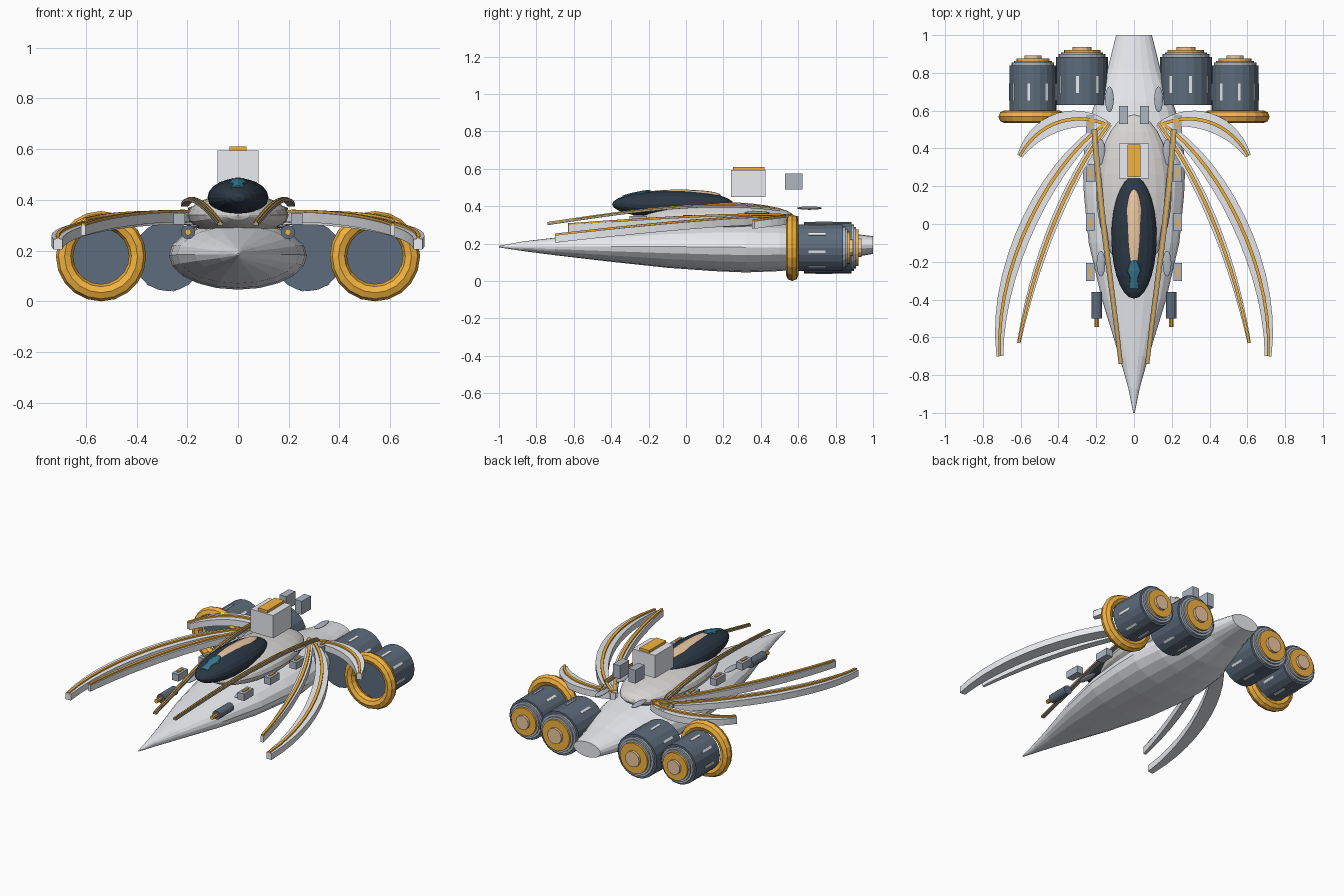
import bpy, bmesh, math
from mathutils import Vector, Matrix

if "Cube" in bpy.data.objects:
    bpy.data.objects.remove(bpy.data.objects["Cube"])


def mat(name, r, g, b):
    m = bpy.data.materials.new(name)
    m.diffuse_color = (r, g, b, 1)
    m.use_nodes = True
    m.node_tree.nodes["Principled BSDF"].inputs["Base Color"].default_value = m.diffuse_color
    return m


PALE = mat("pale_hull", 0.82, 0.84, 0.88)
WARM = mat("warm_grey", 0.68, 0.67, 0.65)
GOLD = mat("gold", 0.90, 0.45, 0.05)
TAN = mat("tan", 0.85, 0.58, 0.36)
SLATE = mat("slate", 0.11, 0.15, 0.20)
DARK = mat("dark_glass", 0.025, 0.04, 0.06)
TEAL = mat("teal", 0.04, 0.20, 0.29)
STEEL = mat("steel", 0.42, 0.47, 0.54)
BRONZE = mat("bronze", 0.38, 0.32, 0.23)


def finish(name, bm, m=None):
    bmesh.ops.recalc_face_normals(bm, faces=bm.faces)
    me = bpy.data.meshes.new(name)
    bm.to_mesh(me)
    bm.free()
    ob = bpy.data.objects.new(name, me)
    bpy.context.collection.objects.link(ob)
    if m:
        me.materials.append(m)
    return ob


def box(name, c, size, m=None, rot=None):
    bm = bmesh.new()
    M = Matrix.Translation(c) @ (rot or Matrix()) @ Matrix.Diagonal((*size, 1))
    bmesh.ops.create_cube(bm, size=1, matrix=M)
    return finish(name, bm, m)


def ellipsoid(name, c, r, m=None, u=20, v=12):
    bm = bmesh.new()
    M = Matrix.Translation(c) @ Matrix.Diagonal((*r, 1)) @ Matrix.Rotation(math.pi / 2, 4, 'X')
    bmesh.ops.create_uvsphere(bm, u_segments=u, v_segments=v, radius=1, matrix=M)
    return finish(name, bm, m)


def loft(name, rings, m=None):
    """Skin a list of equal-length point rings and cap both ends."""
    bm = bmesh.new()
    vs = [[bm.verts.new(p) for p in ring] for ring in rings]
    n = len(vs[0])
    for a, b in zip(vs, vs[1:]):
        for i in range(n):
            j = (i + 1) % n
            bm.faces.new((a[i], a[j], b[j], b[i]))
    bm.faces.new(vs[0])
    bm.faces.new(vs[-1])
    return finish(name, bm, m)


def oval(y, rx, zlo, zhi, x=0, n=20):
    zc, rz = (zlo + zhi) / 2, (zhi - zlo) / 2
    return [(x + rx * math.cos(2 * math.pi * i / n), y, zc + rz * math.sin(2 * math.pi * i / n))
            for i in range(n)]


def drum(name, x, z, r, y0, y1, m=None, n=20):
    return loft(name, [oval(y, r, z - r, z + r, x, n) for y in (y0, y1)], m)


def bezier(p, t):
    a, b, c, d = map(Vector, p)
    u = 1 - t
    return a * u**3 + b * 3 * u * u * t + c * 3 * u * t * t + d * t**3


def ribbon(name, pts, w0, wm, w1, th, s, lift=0.0, m=None, n=14):
    """Rectangular blade swept along a bezier; s mirrors it in x."""
    rings = []
    for i in range(n + 1):
        t = i / n
        p = bezier(pts, t)
        d = bezier(pts, min(1, t + .01)) - bezier(pts, max(0, t - .01))
        side = Vector((d.y, -d.x, 0)).normalized()
        w = (w0 * (1 - t)**2 + (4 * wm - w0 - w1) * t * (1 - t) + w1 * t * t) / 2
        up = Vector((0, 0, th / 2))
        c = p + Vector((0, 0, lift))
        ring = [c + side * w + up, c - side * w + up, c - side * w - up, c + side * w - up]
        rings.append([(q.x * s, q.y, q.z) for q in ring])
    return loft(name, rings, m)


# Main hull: y, half width, bottom, top
loft("hull", [oval(*h) for h in (
    (-1, .004, .18, .188), (-.87, .03, .16, .212), (-.7, .078, .138, .232),
    (-.4, .17, .103, .266), (-.1, .24, .071, .297), (.15, .265, .053, .312),
    (.32, .272, .046, .315), (.5, .25, .053, .308), (.65, .205, .07, .29),
    (.82, .14, .115, .262), (1, .095, .145, .24))], PALE)

# Upper body and canopy
ellipsoid("upper_body", (0, .17, .34), (.2, .41, .083), WARM, 20, 14)
ellipsoid("canopy", (0, -.07, .41), (.12, .325, .075), DARK, 20, 14)
ellipsoid("canopy_spine", (0, -.035, .46), (.05, .22, .029), TAN, 12, 12)
loft("canopy_emblem_fin", [oval(y, w, z - .035, z + .006, 0, 8) for y, w, z in (
    (-.34, .034, .451), (-.29, .024, .466), (-.25, .045, .474), (-.21, .03, .481), (-.19, .01, .482))], TEAL)

# Dorsal housing and sensor blocks
box("dorsal_box", (0, .333, .522), (.16, .185, .145), PALE)
box("dorsal_plate", (0, .335, .603), (.068, .17, .016), GOLD)

for s, tag in ((1, "right"), (-1, "left")):
    box(f"{tag}_rear_block", (s * .055, .577, .532), (.048, .093, .085), STEEL)

    # Curved wing blades with gold inlays
    blades = {
        "long_blade": ([(.14, .54, .32), (.44, .34, .335), (.74, -.22, .28), (.71, -.70, .225)], .03, .082, .036, .04),
        "mid_blade": ([(.13, .53, .33), (.34, .26, .34), (.52, -.16, .315), (.61, -.63, .28)], .03, .045, .018, .04),
        "short_blade": ([(.13, .52, .32), (.30, .60, .335), (.50, .55, .33), (.605, .36, .30)], .03, .095, .03, .04),
    }
    for nm, (pts, a, b, c, th) in blades.items():
        ribbon(f"{tag}_{nm}", pts, a, b, c, th, s, 0, PALE)
        ribbon(f"{tag}_{nm}_inlay", pts, .016, .018, .014, .012, s, th / 2 + .003, GOLD)

    # Slim rails running beside the canopy
    rail = [(.07, -.74, .305), (.12, -.3, .37), (.185, .1, .435), (.21, .5, .38)]
    ribbon(f"{tag}_rail", rail, .022, .03, .03, .012, s, 0, BRONZE)
    ribbon(f"{tag}_rail_inlay", rail, .008, .01, .01, .006, s, .008, GOLD)

    # Side boxes with inset hatches
    for i, y in enumerate((.53, .27, .01, -.255)):
        box(f"{tag}_side_box_{i}", (s * .232, y, .325), (.045, .095, .045), STEEL)
        box(f"{tag}_side_hatch_{i}", (s * .232, y, .349), (.014, .05, .008), GOLD)

    # Flat oval covers
    for i, (x, y, z) in enumerate(((.13, .66, .39), (.175, .38, .365), (.175, -.21, .295))):
        ellipsoid(f"{tag}_oval_cover_{i}", (s * x, y, z), (.023, .068, .009), STEEL, 12, 10)

    # Nose guns
    drum(f"{tag}_gun_body", s * .197, .273, .028, -.5, -.36, SLATE, 12)
    drum(f"{tag}_gun_barrel", s * .197, .273, .013, -.545, -.49, GOLD, 10)

    # Engines: stepped drums with light strips
    for nm, x, r, y0, y1 in (("inner", .275, .138, .63, .885), ("outer", .535, .125, .6, .84)):
        e = f"{tag}_{nm}_engine"
        x *= s
        drum(e, x, .178, r, y0, y1, SLATE)
        drum(e + "_collar", x, .178, r * .9, y1 - .01, y1 + .014, STEEL)
        drum(e + "_inner_collar", x, .178, r * .8, y1, y1 + .024, STEEL)
        drum(e + "_nozzle", x, .178, r * .7, y1, y1 + .036, GOLD)
        drum(e + "_core", x, .178, r * .36, y1, y1 + .052, TAN, 12)
        for k in range(8):
            a = s * math.radians(45 * k + 10)
            q = r - .002
            box(f"{e}_strip_{k}", (x + q * math.sin(a), (y0 + y1) / 2 - .02, .178 + q * math.cos(a)),
                (.014, .09, .008), PALE, Matrix.Rotation(a, 4, 'Y'))

    # Gold intake ring on the outer engine
    bpy.ops.mesh.primitive_torus_add(location=(s * .54, .568, .178), rotation=(math.pi / 2, 0, 0),
                                     major_radius=.144, minor_radius=.034,
                                     major_segments=20, minor_segments=8)
    ring = bpy.context.object
    ring.name = f"{tag}_intake_ring"
    ring.data.materials.append(GOLD)
